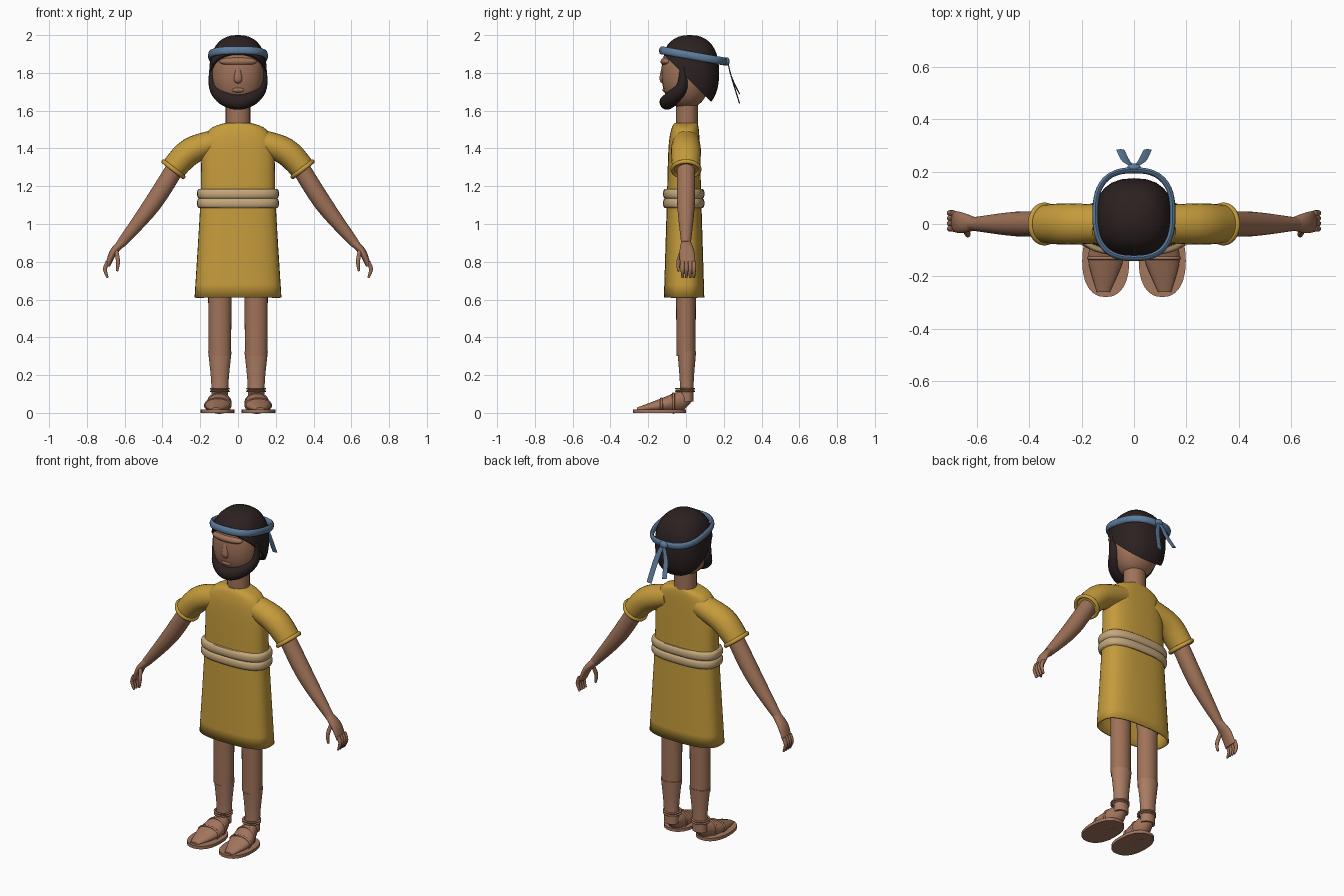
import bpy, bmesh, math
from mathutils import Vector

if "Cube" in bpy.data.objects:
    bpy.data.objects.remove(bpy.data.objects["Cube"])

X, Y, Z = Vector((1, 0, 0)), Vector((0, 1, 0)), Vector((0, 0, 1))


def material(name, red, green, blue):
    mat = bpy.data.materials.new(name)
    mat.use_nodes = True
    colour = (red, green, blue, 1)
    mat.diffuse_color = colour
    mat.node_tree.nodes["Principled BSDF"].inputs["Base Color"].default_value = colour
    return mat


SKIN = material("skin brown", .35, .17, .1)
LEATHER = material("sandal leather", .37, .18, .11)
WRAP = material("shin wrap", .4, .2, .125)
CLOTH = material("mustard cloth", .56, .33, .045)
SASH = material("sash tan", .56, .39, .2)
HAIR = material("dark hair", .025, .015, .015)
BLUE = material("headband blue", .11, .2, .33)


def spline(rows, steps=5):
    """Catmull-Rom resampling of rows of numbers."""
    out = []
    last = len(rows) - 1
    for i in range(last):
        before, start, end, after = (rows[min(max(i + k, 0), last)] for k in (-1, 0, 1, 2))
        for k in range(steps):
            t = k / steps
            out.append([(2 * b + (c - a) * t + (2 * a - 5 * b + 4 * c - d) * t * t
                         + (3 * b - a - 3 * c + d) * t ** 3) / 2
                        for a, b, c, d in zip(before, start, end, after)])
    return out + [rows[last]]


def power(value, e):
    return math.copysign(abs(value) ** (2 / e), value)


def outline(centre, u, v, e, seg):
    """Superellipse points around a centre."""
    angles = [math.tau * k / seg for k in range(seg)]
    return [centre + u * power(math.cos(w), e) + v * power(math.sin(w), e) for w in angles]


def loft(name, rows, mat, ref=Y, axis=None, side=1, seg=24, e=2,
         closed=False, open_start=False, cut=None):
    """Skin rings (x, y, z, radius along ref, radius across) along a path."""
    bm = bmesh.new()
    rings = []
    last = len(rows) - 1
    centres = [Vector(row[:3]) for row in rows]
    for i, row in enumerate(rows):
        ahead = (i + 1) % len(rows) if closed else min(i + 1, last)
        behind = i - 1 if closed else max(i - 1, 0)
        along = axis or (centres[ahead] - centres[behind]).normalized()
        u = (ref - along * ref.dot(along)).normalized()
        v = along.cross(u)
        points = outline(centres[i], u * row[3], v * row[4], e, seg)
        rings.append([bm.verts.new((p.x * side, p.y, p.z)) for p in points])
    for lower, upper in zip(rings, rings[1:] + rings[:1] if closed else rings[1:]):
        for k in range(seg):
            bm.faces.new((lower[k - 1], lower[k], upper[k], upper[k - 1]))
    if not closed:
        bm.faces.new(rings[-1])
        if not open_start:
            bm.faces.new(rings[0])
    if cut:
        geom = bm.verts[:] + bm.edges[:] + bm.faces[:]
        bmesh.ops.bisect_plane(bm, geom=geom, plane_co=cut[0], plane_no=cut[1], clear_outer=True)
        bmesh.ops.holes_fill(bm, edges=[edge for edge in bm.edges if edge.is_boundary])
    bmesh.ops.recalc_face_normals(bm, faces=bm.faces)
    mesh = bpy.data.meshes.new(name)
    bm.to_mesh(mesh)
    bm.free()
    mesh.materials.append(mat)
    mesh.shade_smooth()
    mesh.set_sharp_from_angle(angle=math.radians(45))
    part = bpy.data.objects.new(name, mesh)
    bpy.context.collection.objects.link(part)
    return part


def tube(name, path, radii, mat, flat=1, **options):
    """Smooth limb through a few points; flat scales it along the ref direction."""
    rows = [(*point, r * flat, r) for point, r in zip(path, radii)]
    return loft(name, spline(rows), mat, **options)


def hoop(name, centre, u, v, height, depth, mat, e=2, side=1):
    """Closed strap around a superellipse."""
    u, v = Vector(u), Vector(v)
    rows = [(*p, height, depth) for p in outline(Vector(centre), u, v, e, 48)]
    loft(name, rows, mat, ref=u.cross(v).normalized(), closed=True, side=side, seg=12)


def blob(name, centre, size, mat, e=2, cut=None):
    """Superellipsoid."""
    x, y, z = centre
    rows = []
    for i in range(21):
        w = math.pi * .49 * (i / 10 - 1)
        s = power(math.cos(w), e)
        rows.append((x, y, z + size[2] * power(math.sin(w), e), size[1] * s, size[0] * s))
    loft(name, rows, mat, axis=Z, e=e, cut=cut)


# Tunic, open at the hem
tunic = loft("tunic", spline([(0, -.01, .61, .107, .23), (0, -.01, 1.1, .092, .2),
                              (0, -.01, 1.4, .083, .19), (0, -.005, 1.5, .073, .15),
                              (0, 0, 1.535, .06, .07)]),
             CLOTH, axis=Z, e=2.7, seg=40, open_start=True)
tunic.modifiers.new("cloth thickness", "SOLIDIFY").thickness = .01

# Sash wound twice around the waist
folds = []
for i in range(17):
    turn = i / 16
    swell = .01 + .01 * abs(math.sin(math.tau * turn)) ** .5
    folds.append((0, -.012, 1.085 + turn / 10, .09 + swell, .197 + swell))
loft("sash", folds, SASH, axis=Z, e=2.7, seg=40)

# Neck, head and face
tube("neck", [(0, .005, 1.5), (0, .005, 1.7)], (.065, .065), SKIN, flat=.9)
blob("head", (0, 0, 1.8), (.14, .13, .19), SKIN, e=2.2)
tube("nose", [(0, -.12, 1.84), (0, -.125, 1.77), (0, -.115, 1.75)], (.01, .022, .015), SKIN, flat=.7)
blob("brow", (0, -.1, 1.86), (.1, .035, .025), SKIN)
blob("lips", (0, -.11, 1.71), (.035, .014, .014), SKIN)

# Hair trimmed along a sloping hairline, beard along the jaw
blob("hair", (0, .02, 1.8), (.152, .155, .2), HAIR, e=2.4,
     cut=(Vector((0, -.08, 1.86)), -Y - Z))
jaw = [(.138, -.02, 1.84), (.125, -.02, 1.73), (.075, -.07, 1.67)]
mirrored = [(-x, y, z) for x, y, z in reversed(jaw)]
tube("beard", jaw + [(0, -.1, 1.645)] + mirrored,
     (.012, .03, .04, .04, .04, .03, .012), HAIR)

# Headband with knot and tails
hoop("headband", (0, .037, 1.89), (.148, 0, 0), (0, .168, -.03), .021, .011, BLUE, e=2.6)
blob("headband_knot", (0, .215, 1.86), (.026, .016, .022), BLUE)
for name, side, end in (("left", 1, 1.64), ("right", -1, 1.69)):
    tube(name + "_headband_tail", [(0, .22, 1.865), (.03, .24, 1.78), (.052, .283, end)],
         (.01, .016, .016), BLUE, flat=.2, side=side, seg=8)

for name, side in (("left", 1), ("right", -1)):
    # Sleeve and rolled cuff
    tube(name + "_sleeve", [(.1, 0, 1.44), (.25, 0, 1.385), (.345, 0, 1.29)],
         (.065, .072, .066), CLOTH, flat=1.1, side=side)
    hoop(name + "_cuff", (.342, 0, 1.29), (.053, 0, .041), (0, .072, 0), .012, .01, CLOTH, side=side)

    # Arm and hand
    tube(name + "_arm", [(.3, 0, 1.35), (.45, 0, 1.11), (.62, 0, .895)],
         (.047, .047, .025), SKIN, side=side)
    palm = [(.61, 0, .905, .026, .022), (.66, .005, .85, .04, .02), (.69, .01, .78, .04, .013)]
    loft(name + "_palm", spline(palm), SKIN, side=side)
    finger_radii = (.011, .011, .006)
    for i, finger in enumerate(("index", "middle", "ring", "little")):
        y = (i - .9) / 50
        tube(f"{name}_{finger}_finger", [(.69, y, .8), (.704, y, .76), (.69, y, .715)],
             finger_radii, SKIN, side=side, seg=10)
    tube(name + "_thumb", [(.645, -.02, .86), (.635, -.04, .8), (.64, -.04, .75)],
         finger_radii, SKIN, side=side, seg=10)

    # Leg and shin wrap
    centre = .096
    tube(name + "_leg", [(centre, 0, .3), (centre, 0, .75)], (.059, .063), SKIN, flat=.85, side=side)
    tube(name + "_shin", [(centre, .004, z) for z in (.06, .18, .325)],
         (.043, .047, .062), WRAP, flat=.8, side=side)

    # Sandal: sole, upper and straps
    tube(name + "_sole", [(.108, -.14, 0), (.108, -.14, .018)], (.09, .09), LEATHER,
         flat=1.55, e=2.3, side=side)
    upper = [(centre, .035, .085, .02, .02), (centre, -.03, .06, .055, .05),
             (.107, -.13, .04, .037, .068), (.117, -.26, .018, .01, .025)]
    arch = spline(upper)
    loft(name + "_foot", arch, LEATHER, ref=Z, axis=Y, side=side)
    for x, y, z, high, wide in (arch[7], arch[10]):
        hoop(name + "_foot_strap", (x, y, z), X * wide, Z * high, .007, .005, LEATHER, side=side)
    for z in (.115, .128):
        hoop(name + "_ankle_strap", (centre, -.005, z), X * .047, Y * .047, .005, .006,
             LEATHER, side=side)
